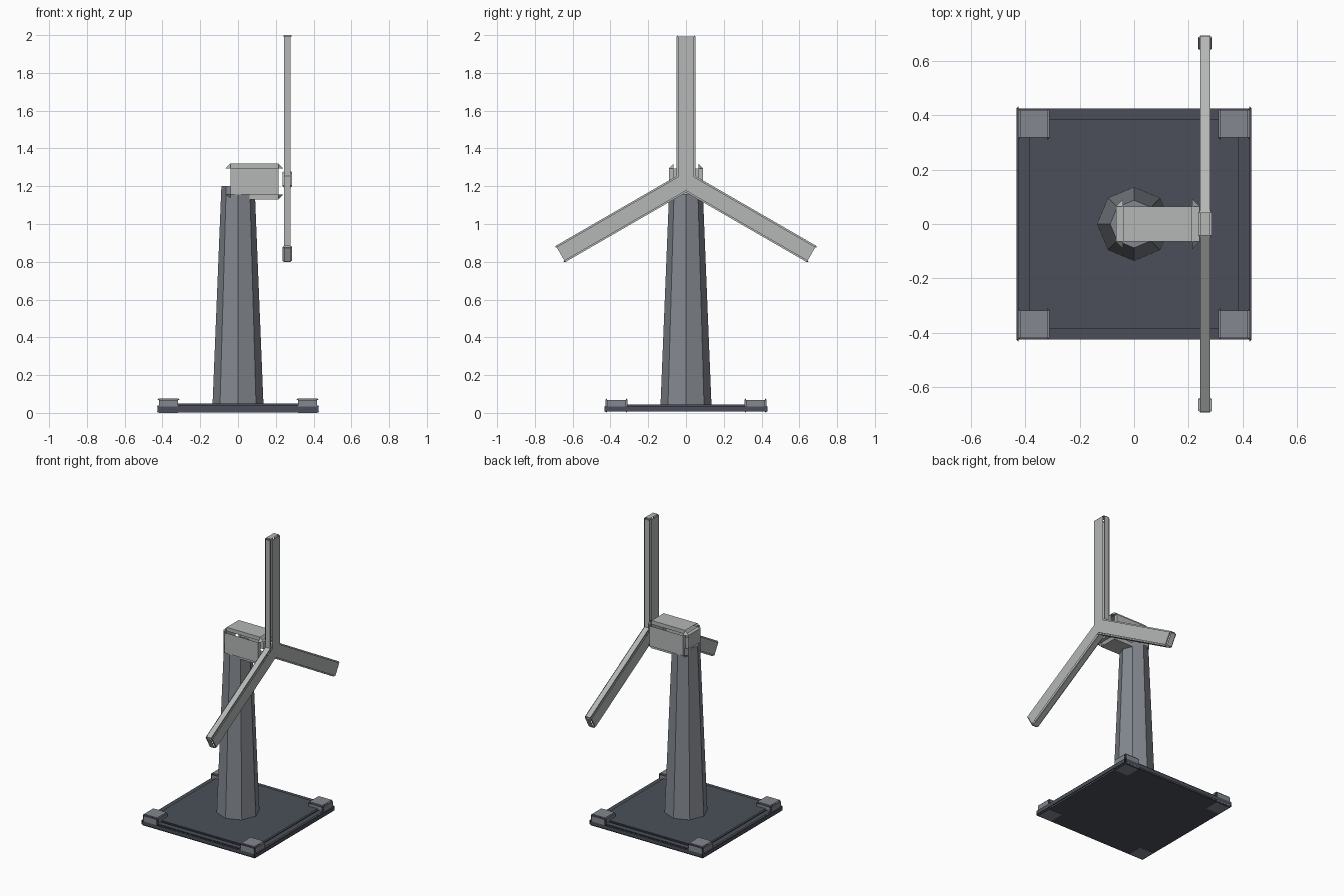
import bpy, bmesh
from math import pi, radians
from itertools import product
from mathutils import Vector, Matrix

if "Cube" in bpy.data.objects:
    bpy.data.objects.remove(bpy.data.objects["Cube"], do_unlink=True)


def material(name, rgb):
    mat = bpy.data.materials.new(name)
    mat.use_nodes = True
    colour = (*rgb, 1)
    mat.diffuse_color = colour
    mat.node_tree.nodes["Principled BSDF"].inputs["Base Color"].default_value = colour
    return mat


slate = material("dark slate", (0.07, 0.078, 0.1))
steel = material("steel grey", (0.23, 0.25, 0.28))
pale = material("pale grey", (0.46, 0.47, 0.47))


def finish(bm, name, mat):
    mesh = bpy.data.meshes.new(name)
    bm.to_mesh(mesh)
    bm.free()
    mesh.materials.append(mat)
    obj = bpy.data.objects.new(name, mesh)
    bpy.context.collection.objects.link(obj)
    return obj


def panel_box(name, low, high, step, mat, matrix=Matrix()):
    """Box of six panels with a stepped flange on each edge and clipped corners."""
    low, high = Vector(low), Vector(high)
    centre, outer = (low + high) / 2, (high - low) / 2
    inner = outer - Vector((step, step, step))
    bm = bmesh.new()

    def face(points):
        f = bm.faces.new([bm.verts.new(p) for p in points])
        f.normal_update()
        if f.normal.dot(f.calc_center_median()) < 0:
            f.normal_flip()

    def quad(i, level, j, j_range, k, k_range):
        points = []
        for a, b in ((0, 0), (1, 0), (1, 1), (0, 1)):
            p = Vector()
            p[i], p[j], p[k] = level, j_range[a], k_range[b]
            points.append(p)
        face(points)

    for i in range(3):
        j, k = (i + 1) % 3, (i + 2) % 3
        j_span, k_span = (-inner[j], inner[j]), (-inner[k], inner[k])
        for s in (-1, 1):
            quad(i, s * outer[i], j, j_span, k, k_span)
            for t in (-1, 1):
                quad(i, s * inner[i], j, (t * inner[j], t * outer[j]), k, k_span)
    for signs in product((-1, 1), repeat=3):
        corner = []
        for i in range(3):
            p = Vector([s * v for s, v in zip(signs, inner)])
            p[i] = signs[i] * outer[i]
            corner.append(p)
        face(corner)
    bmesh.ops.remove_doubles(bm, verts=bm.verts, dist=0.0001)
    bmesh.ops.transform(bm, matrix=matrix @ Matrix.Translation(centre), verts=bm.verts)
    return finish(bm, name, mat)


# Base slab, raised deck and corner blocks
panel_box("base_slab", (-0.432, -0.432, 0.001), (0.432, 0.432, 0.04), 0.007, slate)
panel_box("base_deck", (-0.392, -0.392, 0.01), (0.392, 0.392, 0.05), 0.006, slate)
for sx, sy in product((-1, 1), repeat=2):
    cx, cy = sx * 0.368, sy * 0.368
    panel_box("corner_block", (cx - 0.058, cy - 0.058, 0),
              (cx + 0.058, cy + 0.058, 0.077), 0.008, steel)

# Tapered eight-sided tower
bm = bmesh.new()
bmesh.ops.create_cone(bm, cap_ends=True, segments=8, radius1=0.135, radius2=0.088,
                      depth=1.16, matrix=Matrix.Translation((0, 0, 0.62)))
finish(bm, "tower", steel)

# Nacelle
panel_box("nacelle", (-0.066, -0.091, 1.13), (0.24, 0.091, 1.32), 0.026, pale)

# Three rotor blades
for n in range(3):
    place = Matrix.Translation((0.261, 0, 1.225)) @ Matrix.Rotation(radians(120 * n), 4, 'X')
    panel_box("rotor_blade", (-0.026, -0.05, -0.03), (0.026, 0.05, 0.775), 0.008, pale, place)
